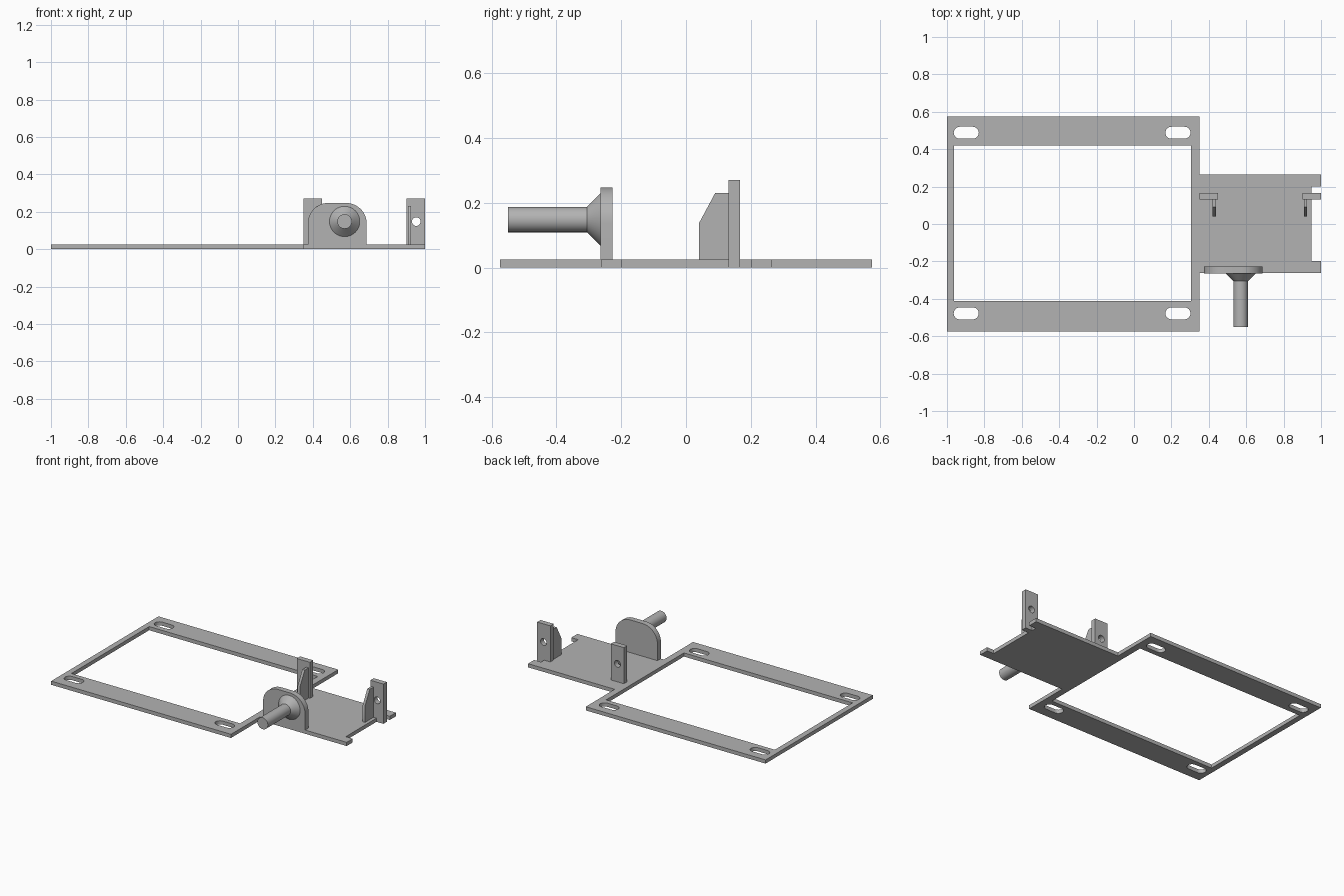
import bpy, bmesh
from math import pi, cos, sin, radians
from mathutils import Matrix, Vector

cube = bpy.data.objects.get("Cube")
if cube:
    bpy.data.objects.remove(cube, do_unlink=True)

grey = bpy.data.materials.new("plain grey")
grey.use_nodes = True
colour = (0.45, 0.45, 0.45, 1)
grey.diffuse_color = colour
grey.node_tree.nodes["Principled BSDF"].inputs["Base Color"].default_value = colour

# Plane frames: local x, y and thickness directions
FLAT = Matrix.Identity(4)
UPRIGHT = Matrix.Rotation(pi / 2, 4, 'X')
SIDEWAYS = Matrix(((0, 0, 1, 0), (1, 0, 0, 0), (0, 1, 0, 0), (0, 0, 0, 1)))


def finish(name, bm):
    bmesh.ops.remove_doubles(bm, verts=bm.verts, dist=0.0001)
    mesh = bpy.data.meshes.new(name)
    bm.to_mesh(mesh)
    bm.free()
    mesh.materials.clear()
    mesh.materials.append(grey)
    mesh.shade_smooth()
    mesh.set_sharp_from_angle(angle=radians(30))
    obj = bpy.data.objects.new(name, mesh)
    bpy.context.collection.objects.link(obj)
    return obj


def sheet(name, loops, thickness, frame, offset):
    """Extrude an outline (first loop) with holes (other loops)."""
    curve = bpy.data.curves.new(name + " outline", 'CURVE')
    curve.dimensions = '2D'
    curve.fill_mode = 'BOTH'
    curve.extrude = thickness / 2
    for loop in loops:
        spline = curve.splines.new('POLY')
        spline.points.add(len(loop) - 1)
        for point, (x, y) in zip(spline.points, loop):
            point.co = (x, y, 0, 1)
        spline.use_cyclic_u = True
    helper = bpy.data.objects.new(name + " helper", curve)
    bpy.context.collection.objects.link(helper)
    mesh = bpy.data.meshes.new_from_object(helper)
    bm = bmesh.new()
    bm.from_mesh(mesh)
    bm.transform(Matrix.Translation(offset) @ frame)
    bpy.data.objects.remove(helper, do_unlink=True)
    bpy.data.curves.remove(curve)
    bpy.data.meshes.remove(mesh)
    return finish(name, bm)


def arc(cx, cy, r, start, end, steps=12):
    angles = [radians(start + (end - start) * i / steps) for i in range(steps + 1)]
    return [(cx + r * cos(a), cy + r * sin(a)) for a in angles]


def slot(cx, cy, half=0.035, r=0.032):
    return arc(cx + half, cy, r, -90, 90) + arc(cx - half, cy, r, 90, 270)


def rect(x0, x1, y0, y1):
    return [(x0, y0), (x1, y0), (x1, y1), (x0, y1)]


# Base: open frame joined to a notched plate
T = 0.025
POST_Y = (0.131, 0.167)
outline = [(-1, -0.575), (0.35, -0.575), (0.35, -0.263), (1, -0.263), (1, -0.198),
           (0.948, -0.198), (0.948, POST_Y[0]), (1, POST_Y[0]), (1, POST_Y[1]),
           (0.948, POST_Y[1]), (0.948, 0.2), (1, 0.2), (1, 0.265), (0.35, 0.265),
           (0.35, 0.575), (-1, 0.575)]
slots = [slot(x, y) for x in (-0.897, 0.235) for y in (-0.478, 0.488)]
sheet("base_plate", [outline, rect(-0.962, 0.305, -0.413, 0.421)] + slots,
      T, FLAT, (0, 0, T / 2))

# Drilled posts, each braced by a gusset
gusset = [(0.04, T), (POST_Y[0], T), (POST_Y[0], 0.23), (0.09, 0.23), (0.04, 0.137)]
for side, x0, hole_x, rib_x in (("right", 0.35, 0.398, 0.429), ("left", 0.902, 0.953, 0.917)):
    x1 = x0 + 0.098
    sheet(side + "_post", [rect(x0, x1, T, 0.27), arc(hole_x, 0.147, 0.023, 0, 345, 23)],
          POST_Y[1] - POST_Y[0], UPRIGHT, (0, sum(POST_Y) / 2, 0))
    sheet(side + "_gusset", [gusset], 0.018, SIDEWAYS, (rib_x, 0, 0))

# Arched bracket
R = 0.11
arch = [(0.373, T), (0.688, T)] + arc(0.688 - R, 0.247 - R, R, 0, 90) \
    + arc(0.373 + R, 0.247 - R, R, 90, 180)
sheet("arched_bracket", [arch], 0.037, UPRIGHT, (0, -0.2455, 0))


# Spindle with a tapered collar, pointing forward
def turned(name, r_back, r_front, y_back, y_front):
    bm = bmesh.new()
    bmesh.ops.create_cone(bm, cap_ends=True, segments=48, radius1=r_back,
                          radius2=r_front, depth=y_back - y_front)
    bm.transform(Matrix.Translation(Vector((0.57, (y_back + y_front) / 2, 0.148))) @ UPRIGHT)
    return finish(name, bm)


turned("tapered_collar", 0.081, 0.039, -0.264, -0.306)
turned("spindle", 0.039, 0.039, -0.29, -0.55)
